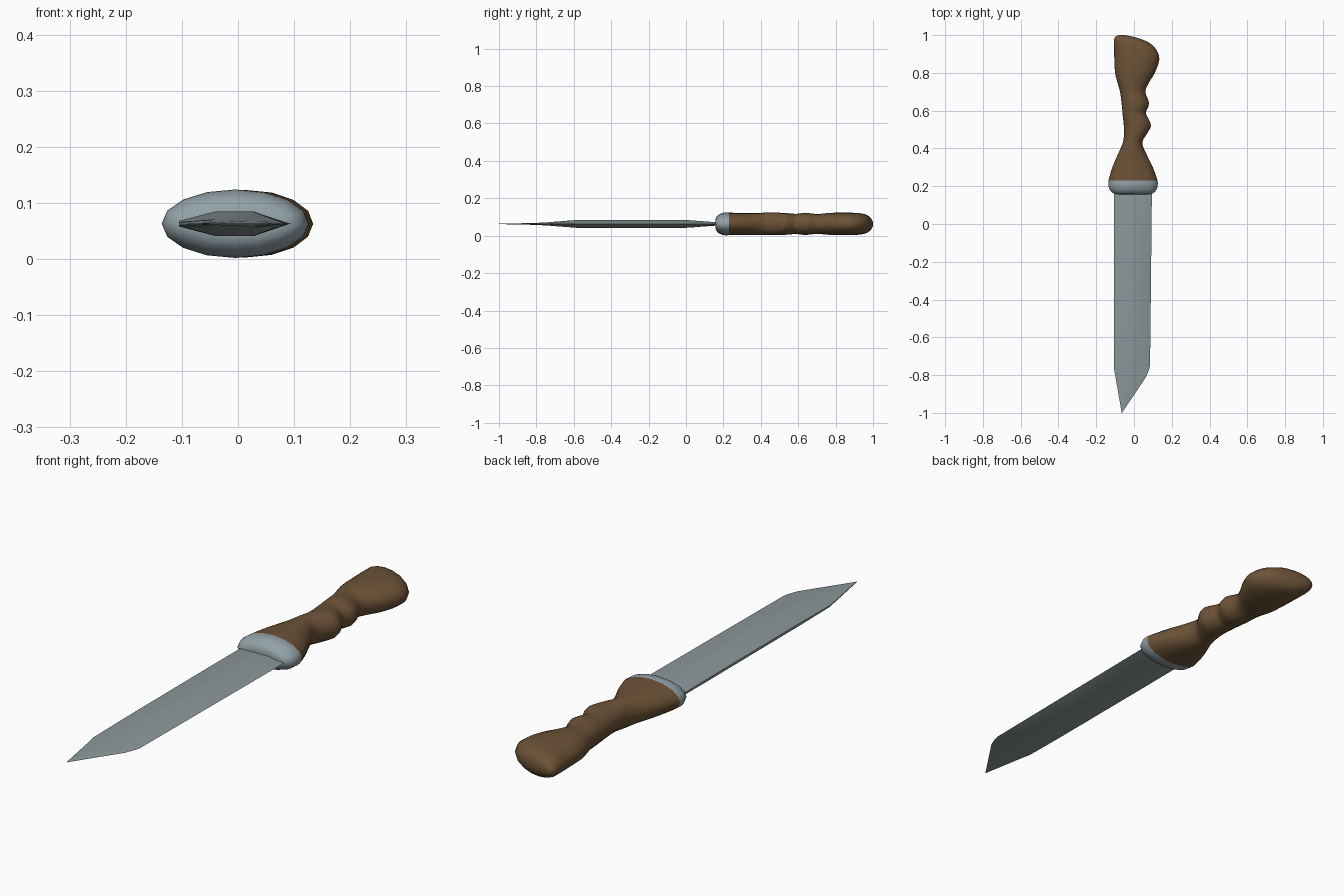
import bpy, bmesh, math
from mathutils import Vector

if "Cube" in bpy.data.objects:
    bpy.data.objects.remove(bpy.data.objects["Cube"], do_unlink=True)

MID = 0.063   # height of the centre plane
SIDES = 16


def material(name, colour):
    mat = bpy.data.materials.new(name)
    mat.use_nodes = True
    mat.diffuse_color = (*colour, 1)
    mat.node_tree.nodes["Principled BSDF"].inputs["Base Color"].default_value = (*colour, 1)
    return mat


def smooth_rows(rows, steps):
    """Catmull-Rom interpolation through the section rows."""
    pts = [Vector(r) for r in rows]
    pts = [pts[0]] + pts + [pts[-1]]
    result = []
    for a, b, c, d in zip(pts, pts[1:], pts[2:], pts[3:]):
        for i in range(steps):
            t = i / steps
            result.append(b + (c - a) * (t / 2)
                          + (a * 2 - b * 5 + c * 4 - d) * (t * t / 2)
                          + (b * 3 - a - c * 3 + d) * (t ** 3 / 2))
    return result + [pts[-1]]


def oval(y, left, right, half):
    """Oval cross-section between two side edges."""
    centre, radius = (left + right) / 2, (right - left) / 2
    angles = [math.tau * i / SIDES for i in range(SIDES)]
    return [(centre + radius * math.cos(a), y, MID + half * math.sin(a)) for a in angles]


def blade_section(y, spine, edge, half, back):
    """Flat-backed spine, two broad bevels and a cutting edge."""
    width = edge - spine
    upper = [(spine, back), (spine + width * 0.34, half), (spine + width * 0.68, half)]
    lower = [(x, -z) for x, z in reversed(upper)]
    return [(x, y, MID + z) for x, z in upper + [(edge, 0)] + lower]


def loft(name, sections, mat, angle):
    """Skin a list of closed cross-sections and cap both ends."""
    bm = bmesh.new()
    rings = [[bm.verts.new(p) for p in s] for s in sections]
    count = len(rings[0])
    for a, b in zip(rings, rings[1:]):
        for i in range(count):
            j = (i + 1) % count
            bm.faces.new((a[i], a[j], b[j], b[i]))
    bm.faces.new(rings[0])
    bm.faces.new(rings[-1])
    bmesh.ops.remove_doubles(bm, verts=bm.verts, dist=0.0001)
    bmesh.ops.recalc_face_normals(bm, faces=bm.faces)
    mesh = bpy.data.meshes.new(name)
    bm.to_mesh(mesh)
    bm.free()
    mesh.materials.append(mat)
    obj = bpy.data.objects.new(name, mesh)
    bpy.context.collection.objects.link(obj)
    bpy.ops.object.select_all(action="DESELECT")
    obj.select_set(True)
    bpy.context.view_layer.objects.active = obj
    bpy.ops.object.shade_smooth_by_angle(angle=math.radians(angle))
    return obj


wood = material("brown wood", (0.15, 0.085, 0.038))
steel = material("blade steel", (0.26, 0.31, 0.32))
bolster = material("guard steel", (0.29, 0.36, 0.39))

# Handle: y, left edge, right edge, half thickness
handle_rows = [
    (.23, -.135, .125, .06), (.3, -.115, .1, .059), (.37, -.085, .066, .059),
    (.43, -.059, .044, .06), (.48, -.053, .07, .06), (.52, -.054, .09, .059),
    (.56, -.058, .075, .056), (.59, -.061, .063, .054), (.64, -.066, .08, .059),
    (.7, -.074, .06, .053), (.75, -.088, .08, .057), (.8, -.1, .11, .06),
    (.87, -.104, .134, .06), (.92, -.106, .12, .058), (.96, -.107, .08, .051),
    (.985, -.103, .02, .035), (.997, -.09, -.03, .017), (1, -.075, -.05, .005)]
loft("handle", [oval(*r) for r in smooth_rows(handle_rows, 3)], wood, 60)

# Rounded guard where the handle meets the blade
guard_rows = [
    (.157, -.08, .07, .015), (.16, -.103, .094, .032), (.172, -.122, .112, .047),
    (.19, -.132, .122, .057), (.21, -.136, .126, .061), (.23, -.135, .125, .06)]
loft("guard", [oval(*r) for r in smooth_rows(guard_rows, 2)], bolster, 60)

# Blade: y, spine, cutting edge, half thickness, half spine thickness
blade_rows = [
    (.19, -.105, .095, .007, .004), (0, -.105, .093, .021, .005),
    (-.3, -.105, .09, .022, .005), (-.57, -.105, .087, .022, .005),
    (-.75, -.105, .085, .008, .003), (-.77, -.105, .08, .007, .003),
    (-.81, -.098, .064, .005, .002), (-1, -.065, -.064, .001, .001)]
loft("blade", [blade_section(*r) for r in blade_rows], steel, 40)
